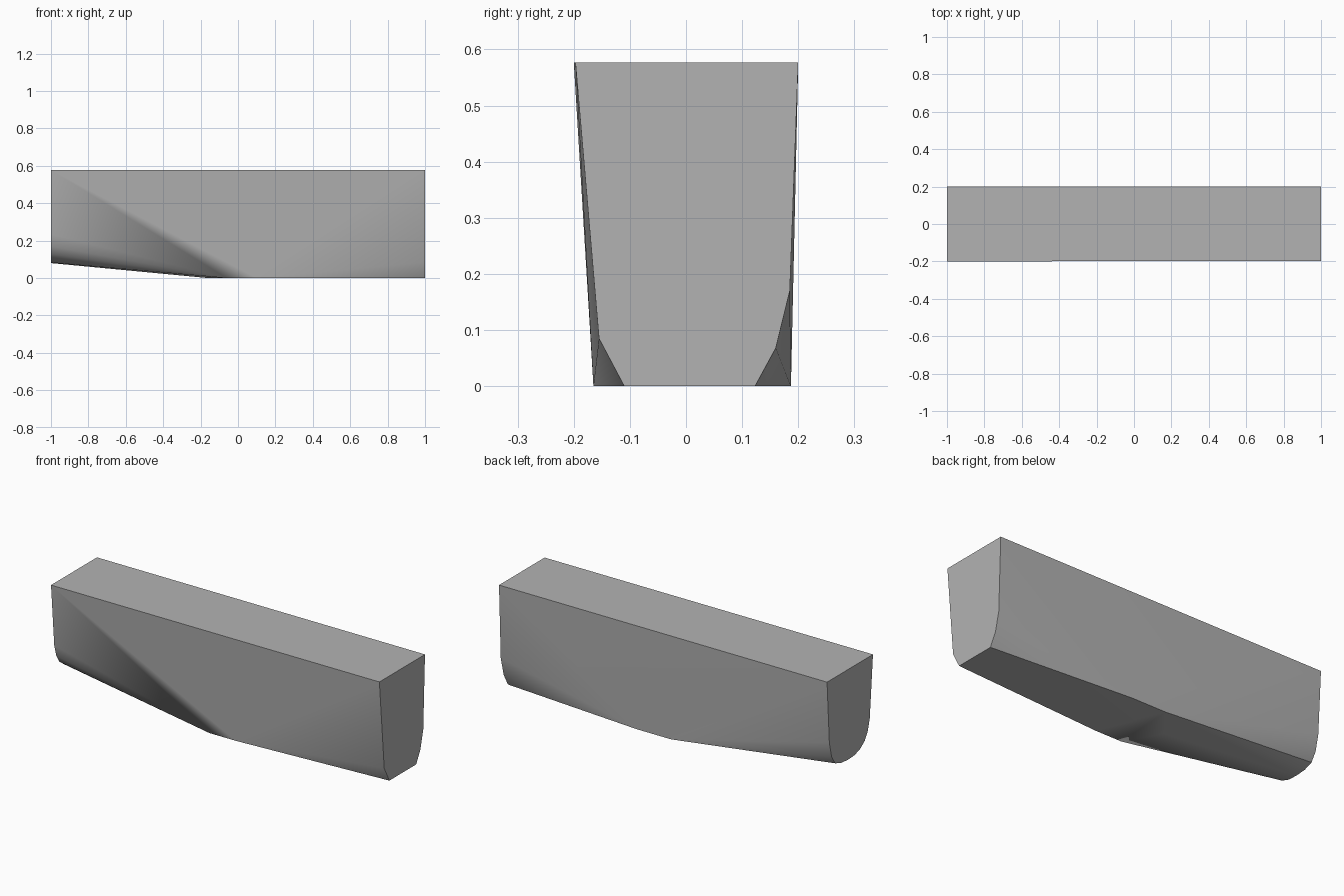
import bpy, bmesh, math

if "Cube" in bpy.data.objects:
    bpy.data.objects.remove(bpy.data.objects["Cube"])

TOP = 0.577

grey = bpy.data.materials.new("plain grey")
grey.use_nodes = True
colour = (0.45, 0.45, 0.45, 1)
grey.diffuse_color = colour
grey.node_tree.nodes["Principled BSDF"].inputs["Base Color"].default_value = colour

# Faceted right-hand end section (y, z)
faceted_end = [(-0.197, TOP), (-0.155, 0.085), (-0.11, 0), (0.123, 0),
               (0.16, 0.068), (0.185, 0.17), (0.2, TOP)]
# Rounded, raised end section (y, z)
rounded_end = [(-0.2, TOP), (-0.172, 0.235), (-0.154, 0.17), (-0.128, 0.128),
               (-0.09, 0.1), (-0.04, 0.083), (0.02, 0.08), (0.08, 0.085),
               (0.13, 0.103), (0.16, 0.15), (0.18, 0.235), (0.2, TOP)]
# Square-cornered middle of the keel, and the point where the bottom lifts
middle = [(-0.01, -0.2, TOP), (-0.06, -0.165, 0), (0.1, -0.165, 0),
          (-0.04, 0.187, 0), (0.17, 0.187, 0), (-0.17, 0.02, 0.001)]

points = [(1, y, z) for y, z in faceted_end]
points += [(-1, y, z) for y, z in rounded_end] + middle

# Wrap a taut skin around the sections
bm = bmesh.new()
for p in points:
    bm.verts.new(p)
result = bmesh.ops.convex_hull(bm, input=bm.verts)
loose = [v for v in bm.verts if not v.link_faces]
bmesh.ops.delete(bm, geom=loose, context="VERTS")
bmesh.ops.dissolve_limit(bm, angle_limit=math.radians(0.2),
                         verts=bm.verts, edges=bm.edges)
bmesh.ops.recalc_face_normals(bm, faces=bm.faces)
mesh = bpy.data.meshes.new("hull_block")
bm.to_mesh(mesh)
bm.free()
mesh.materials.append(grey)

block = bpy.data.objects.new("hull_block", mesh)
bpy.context.collection.objects.link(block)
bpy.context.view_layer.objects.active = block
block.select_set(True)
bpy.ops.object.shade_smooth_by_angle(angle=math.radians(35))
